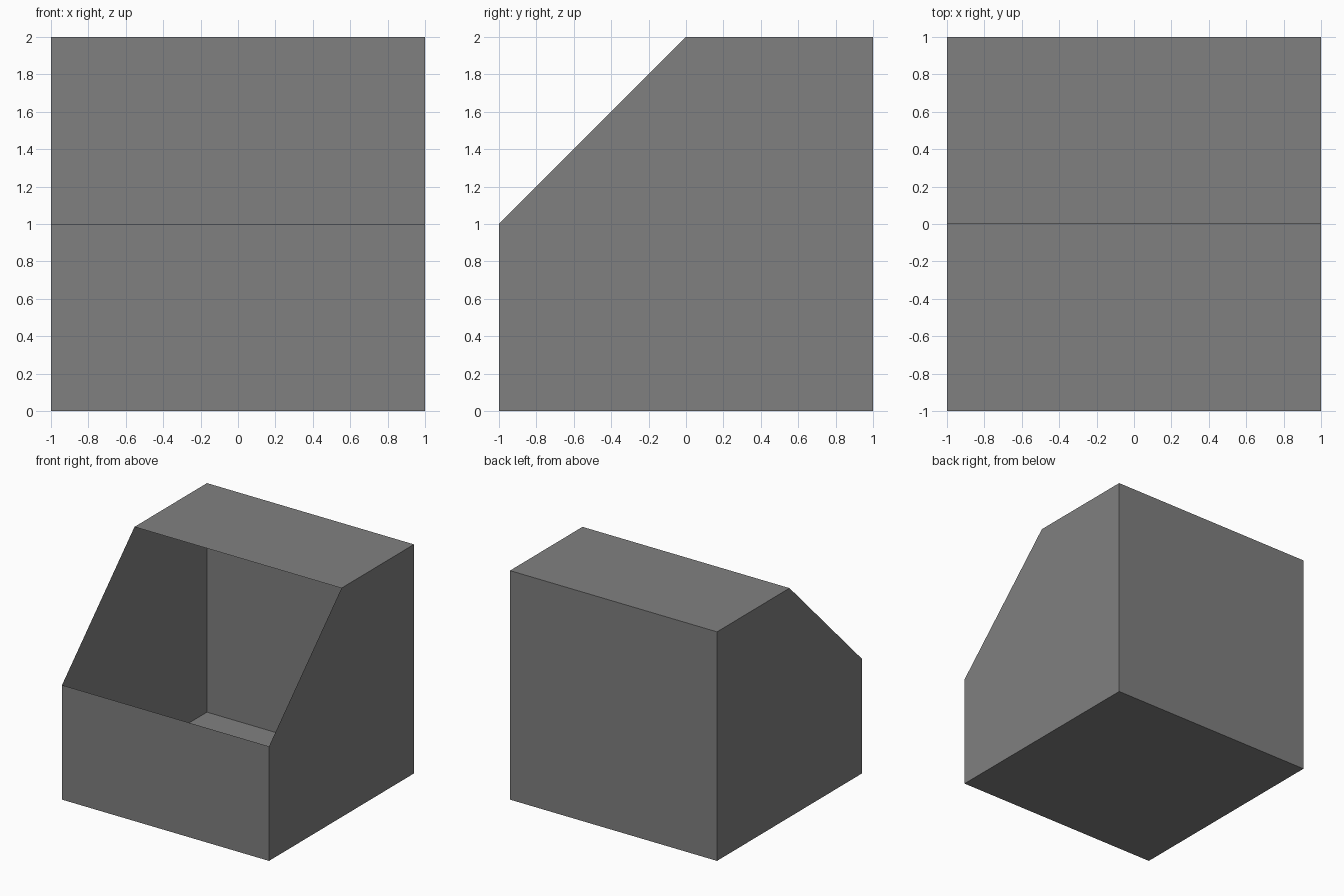
import bpy
import bmesh

if "Cube" in bpy.data.objects:
    bpy.data.objects.remove(bpy.data.objects["Cube"])

grey = bpy.data.materials.new("mid grey")
grey.diffuse_color = (0.216, 0.216, 0.216, 1.0)
grey.use_nodes = True
grey.node_tree.nodes["Principled BSDF"].inputs["Base Color"].default_value = grey.diffuse_color

# Side outline (y, z), starting at the top of the slope and ending at its foot
PROFILE = [(0, 2), (1, 2), (1, 0), (-1, 0), (-1, 1)]

bm = bmesh.new()
left, right = ([bm.verts.new((x, y, z)) for y, z in PROFILE] for x in (-1, 1))

# Side walls
bm.faces.new(left)
bm.faces.new(right[::-1])

# Top, back, floor and front sheets; the sloped face stays open
for i in range(len(PROFILE) - 1):
    bm.faces.new((left[i + 1], left[i], right[i], right[i + 1]))

# Make every sheet face away from the middle of the bin
bm.normal_update()
for f in bm.faces:
    c = f.calc_center_median()
    c.z -= 0.9
    if f.normal.dot(c) < 0:
        f.normal_flip()

mesh = bpy.data.meshes.new("open_bin")
bm.to_mesh(mesh)
bm.free()
mesh.materials.append(grey)
bpy.context.collection.objects.link(bpy.data.objects.new("open_bin", mesh))
